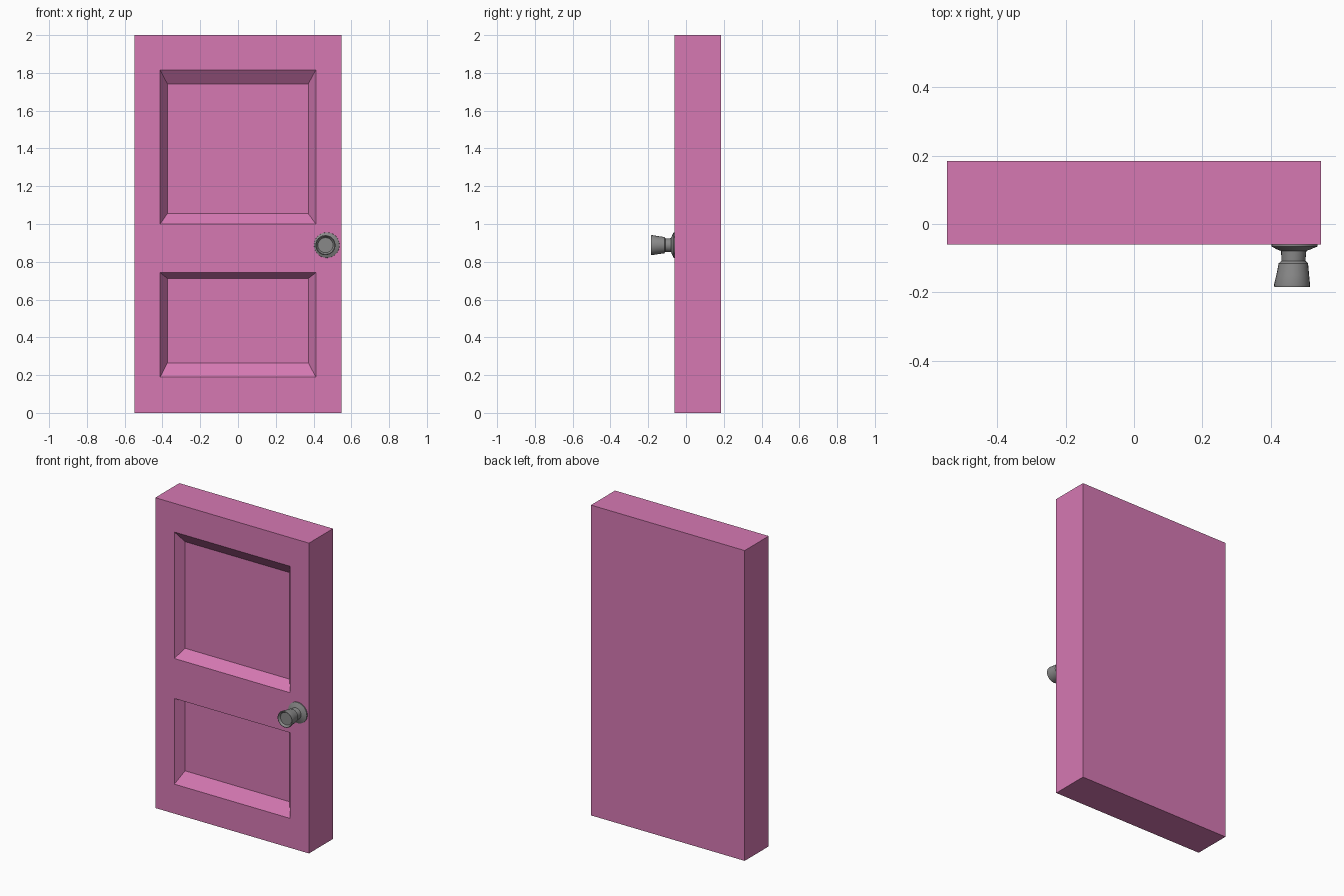
import bpy, bmesh, math

if "Cube" in bpy.data.objects:
    bpy.data.objects.remove(bpy.data.objects["Cube"])

def material(name, rgb):
    m = bpy.data.materials.new(name)
    m.diffuse_color = (*rgb, 1)
    m.use_nodes = True
    m.node_tree.nodes["Principled BSDF"].inputs["Base Color"].default_value = m.diffuse_color
    return m

pink = material("pink_paint", (0.67, 0.19, 0.45))
grey = material("grey_metal", (0.25, 0.25, 0.25))

def make_object(name, bm, mat):
    bmesh.ops.recalc_face_normals(bm, faces=bm.faces[:])
    me = bpy.data.meshes.new(name)
    bm.to_mesh(me)
    bm.free()
    me.materials.append(mat)
    ob = bpy.data.objects.new(name, me)
    bpy.context.collection.objects.link(ob)
    return ob

# Door slab: front face is a grid of cells, with two cells sunk as panels
FRONT, BACK, DEPTH = -0.06, 0.185, 0.055
XS = (-0.548, -0.412, 0.412, 0.548)
ZS = (0, 0.19, 0.742, 1.0, 1.815, 2)
INNER_X = (-0.374, 0.372)
INNER_Z = {1: (0.265, 0.712), 3: (1.055, 1.742)}   # keyed by grid row

bm = bmesh.new()
grid = [[bm.verts.new((x, FRONT, z)) for x in XS] for z in ZS]
for r in range(5):
    for c in range(3):
        outer = [grid[r][c], grid[r][c + 1], grid[r + 1][c + 1], grid[r + 1][c]]
        if c == 1 and r in INNER_Z:
            (x0, x1), (z0, z1) = INNER_X, INNER_Z[r]
            inner = [bm.verts.new((x, FRONT + DEPTH, z))
                     for x, z in ((x0, z0), (x1, z0), (x1, z1), (x0, z1))]
            for i in range(4):
                j = (i + 1) % 4
                bm.faces.new((outer[i], outer[j], inner[j], inner[i]))
            bm.faces.new(inner)
        else:
            bm.faces.new(outer)
# sides and back from the outer rim
rim = [e for e in bm.edges if e.is_boundary]
ext = bmesh.ops.extrude_edge_only(bm, edges=rim)["geom"]
for v in ext:
    if isinstance(v, bmesh.types.BMVert):
        v.co.y = BACK
bmesh.ops.contextual_create(bm, geom=[e for e in ext if isinstance(e, bmesh.types.BMEdge)])
make_object("door_slab", bm, pink)

# Door knob: rings of (centre x, y, radius), leaning slightly to the left
PROFILE = [(0.470, -0.055, 0.068), (0.470, -0.066, 0.067), (0.468, -0.074, 0.050),
           (0.468, -0.079, 0.037), (0.467, -0.108, 0.035), (0.467, -0.115, 0.043),
           (0.465, -0.150, 0.048), (0.463, -0.178, 0.053), (0.463, -0.184, 0.052),
           (0.463, -0.185, 0.049), (0.463, -0.172, 0.040)]
SIDES = 24
bm = bmesh.new()
rings = [[bm.verts.new((cx + r * math.cos(2 * math.pi * i / SIDES), y,
                        0.888 + r * math.sin(2 * math.pi * i / SIDES)))
          for i in range(SIDES)] for cx, y, r in PROFILE]
for a, b in zip(rings, rings[1:]):
    for i in range(SIDES):
        j = (i + 1) % SIDES
        bm.faces.new((a[i], a[j], b[j], b[i]))
bm.faces.new(rings[0])
bm.faces.new(rings[-1])
knob = make_object("door_knob", bm, grey)
bpy.context.view_layer.objects.active = knob
knob.select_set(True)
bpy.ops.object.shade_smooth_by_angle(angle=math.radians(35))
